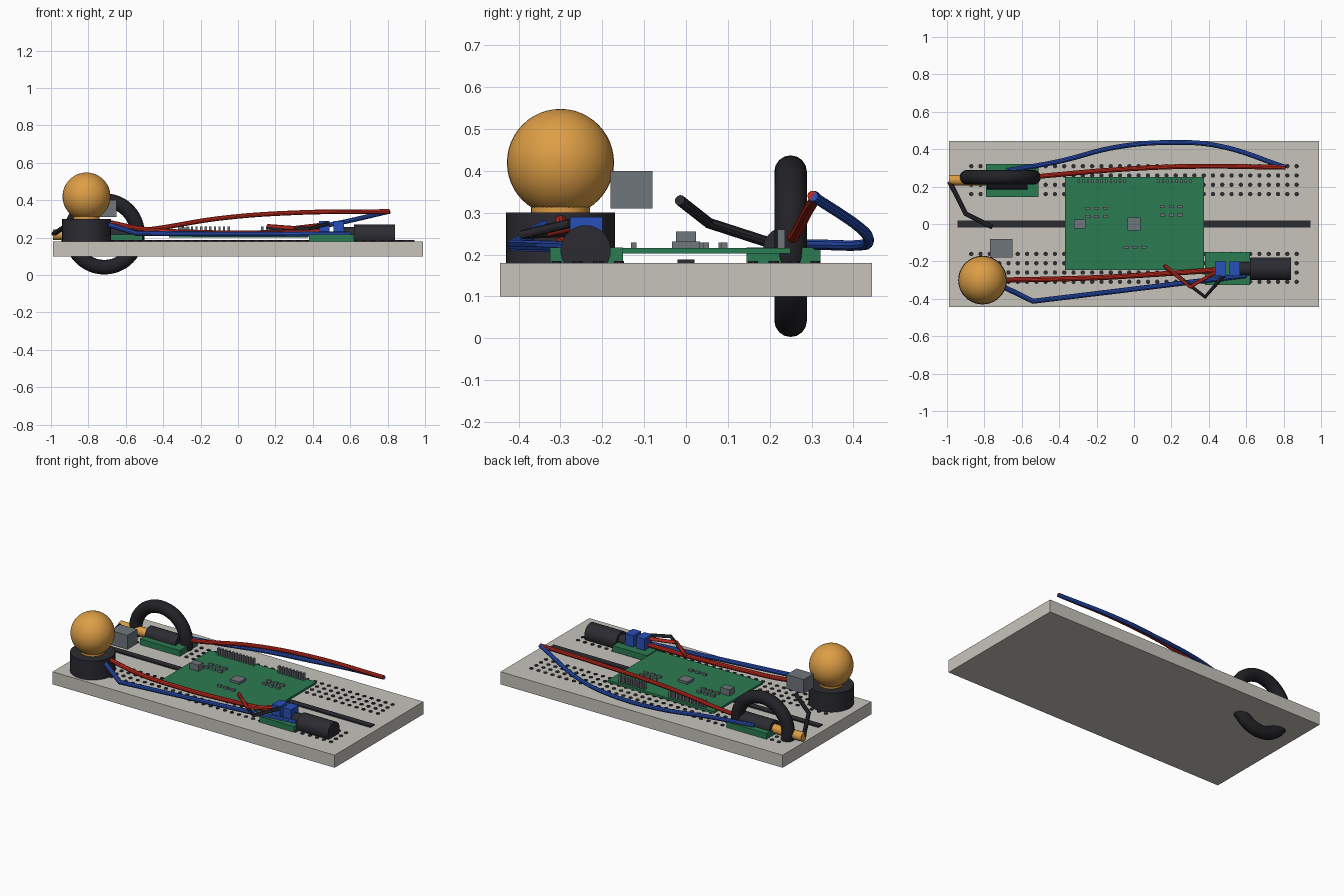
import bpy, bmesh, math
from mathutils import Matrix, Vector

cube = bpy.data.objects.get("Cube")
if cube:
    bpy.data.objects.remove(cube, do_unlink=True)


def material(name, r, g, b):
    m = bpy.data.materials.new(name)
    m.use_nodes = True
    m.diffuse_color = (r, g, b, 1)
    bsdf = next(n for n in m.node_tree.nodes if n.type == "BSDF_PRINCIPLED")
    bsdf.inputs["Base Color"].default_value = (r, g, b, 1)
    return m


CREAM = material("cream plastic", .57, .55, .50)
GREEN = material("circuit green", .024, .20, .085)
DARK = material("charcoal", .024, .024, .031)
RUBBER = material("black rubber", .016, .016, .02)
ORANGE = material("amber", .72, .34, .06)
RED = material("red wire", .56, .025, .014)
BLUE = material("blue wire", .022, .08, .48)
GREY = material("steel grey", .16, .18, .20)


def finish(name, bm, mat, smooth=False):
    me = bpy.data.meshes.new(name)
    bm.to_mesh(me)
    bm.free()
    me.materials.append(mat)
    ob = bpy.data.objects.new(name, me)
    bpy.context.collection.objects.link(ob)
    if smooth:
        shade(ob)
    return ob


def shade(ob):
    bpy.ops.object.select_all(action="DESELECT")
    ob.select_set(True)
    bpy.context.view_layer.objects.active = ob
    bpy.ops.object.shade_smooth_by_angle(angle=math.radians(35))


def add_box(bm, x, y, z):
    """Box from (min, max) ranges."""
    size = [b - a for a, b in (x, y, z)]
    mid = [(a + b) / 2 for a, b in (x, y, z)]
    bmesh.ops.create_cube(bm, size=1, matrix=Matrix.Translation(mid) @ Matrix.Diagonal((*size, 1)))


def box(name, mat, x, y, z):
    bm = bmesh.new()
    add_box(bm, x, y, z)
    return finish(name, bm, mat)


def add_rod(bm, start, end, radius, sides):
    a, b = Vector(start), Vector(end)
    turn = (b - a).to_track_quat("Z", "Y").to_matrix().to_4x4()
    bmesh.ops.create_cone(bm, cap_ends=True, segments=sides, radius1=radius, radius2=radius,
                          depth=(b - a).length, matrix=Matrix.Translation((a + b) / 2) @ turn)


def rod(name, mat, start, end, radius, sides=32):
    bm = bmesh.new()
    add_rod(bm, start, end, radius, sides)
    return finish(name, bm, mat, True)


def wire(name, mat, radius, points, curved=True):
    cu = bpy.data.curves.new(name, "CURVE")
    cu.dimensions = "3D"
    cu.bevel_depth = radius
    cu.bevel_resolution = 3
    cu.use_fill_caps = True
    cu.resolution_u = 8
    sp = cu.splines.new("BEZIER")
    sp.bezier_points.add(len(points) - 1)
    for bp, p in zip(sp.bezier_points, points):
        bp.co = p
        bp.handle_left_type = bp.handle_right_type = "AUTO" if curved else "VECTOR"
    cu.materials.append(mat)
    ob = bpy.data.objects.new(name, cu)
    bpy.context.collection.objects.link(ob)
    bpy.ops.object.select_all(action="DESELECT")
    ob.select_set(True)
    bpy.context.view_layer.objects.active = ob
    bpy.ops.object.convert(target="MESH")
    shade(bpy.context.view_layer.objects.active)


# Breadboard with centre channel and contact holes
TOP = .18
box("breadboard", CREAM, (-.99, .99), (-.445, .445), (.10, TOP))
box("centre_channel", DARK, (-.943, .943), (-.02, .02), (TOP - .01, .188))
bm = bmesh.new()
for i in range(36):
    for row in range(4):
        for side in (-1, 1):
            x, y = -.87 + i * .0497, side * (.16 + row * .0497)
            add_rod(bm, (x, y, TOP - .01), (x, y, TOP + .004), .012, 10)
finish("contact_holes", bm, DARK)

# Main circuit board, chips and small components
box("circuit_board", GREEN, (-.37, .375), (-.245, .25), (.202, .216))
box("main_chip", GREY, (-.034, .034), (-.034, .034), (.216, .231))
box("side_connector", GREY, (-.322, -.26), (-.024, .024), (.216, .255))
bm = bmesh.new()
for cx, rows in ((-.2, (.04, .085)), (.2, (.048, .092)), (.005, (-.125,))):
    for y in rows:
        for k in (-1, 0, 1):
            x = cx + k * .047
            add_box(bm, (x - .014, x + .014), (y - .007, y + .007), (.214, .229))
finish("small_components", bm, GREY)

# Header pins along the rear edge
bm = bmesh.new()
for start, count in ((-.295, 11), (.13, 8)):
    for k in range(count):
        x = start + k * .0245
        add_box(bm, (x - .006, x + .006), (.219, .237), (.205, .26))
finish("header_pins", bm, GREY)

# Driver modules
for name, x, y in (("rear_module", (-.79, -.51), (.145, .322)),
                   ("front_module", (.38, .62), (-.325, -.15))):
    box(name, GREEN, x, y, (TOP - .005, .217))

# Rear motor, shaft and wheel
rod("rear_motor", DARK, (-.785, .235, .215), (-.57, .235, .215), .05)
rod("rear_shaft", ORANGE, (-.99, .235, .215), (-.78, .235, .215), .028)
bm = bmesh.new()
SEG, RING = 48, 16
loops = []
for i in range(SEG):
    a = math.tau * i / SEG
    loop = []
    for j in range(RING):
        b = math.tau * j / RING
        r = .178 + .039 * math.cos(b)
        loop.append(bm.verts.new((-.715 + r * math.cos(a), .25 + .039 * math.sin(b), .22 + r * math.sin(a))))
    loops.append(loop)
for i in range(SEG):
    p, q = loops[i], loops[(i + 1) % SEG]
    for j in range(RING):
        k = (j + 1) % RING
        bm.faces.new((p[j], q[j], q[k], p[k]))
bmesh.ops.recalc_face_normals(bm, faces=bm.faces)
finish("tyre", bm, RUBBER, True)

# Front motor and screw terminals
rod("front_motor", DARK, (.62, -.24, .21), (.84, -.24, .21), .06)
rod("front_motor_neck", DARK, (.56, -.24, .22), (.63, -.24, .22), .036)
for name, x in (("left_terminal", .538), ("right_terminal", .46)):
    box(name, BLUE, (x - .028, x + .028), (-.277, -.2), (.21, .29))

# Ball lamp on its base, with the sensor block beside it
rod("lamp_base", DARK, (-.81, -.3, TOP - .005), (-.81, -.3, .30), .13, 40)
rod("lamp_neck", ORANGE, (-.81, -.3, .29), (-.81, -.3, .325), .07)
bm = bmesh.new()
bmesh.ops.create_uvsphere(bm, u_segments=40, v_segments=24, radius=.128,
                          matrix=Matrix.Translation((-.81, -.3, .42)))
finish("lamp_ball", bm, ORANGE, True)
box("sensor_block", GREY, (-.77, -.65), (-.18, -.08), (.31, .40))

# Wires
wire("rear_red_wire", RED, .013,
     [(-.6, .245, .23), (-.45, .26, .247), (-.1, .29, .303), (.3, .308, .333), (.81, .303, .34)])
wire("rear_blue_wire", BLUE, .013,
     [(-.68, .285, .223), (-.4, .335, .223), (-.1, .41, .222), (.2, .436, .232),
      (.45, .418, .262), (.81, .303, .34)])
wire("front_red_wire", RED, .014,
     [(-.72, -.3, .288), (-.5, -.296, .245), (-.2, -.287, .228), (.1, -.27, .226), (.46, -.245, .235)])
wire("front_blue_wire", BLUE, .014,
     [(-.7, -.335, .272), (-.54, -.413, .222), (.6, -.275, .218)], False)
wire("red_jumper", RED, .011,
     [(.16, -.22, .262), (.3, -.335, .252), (.47, -.24, .272)], False)
wire("dark_jumper", DARK, .011,
     [(.16, -.22, .255), (.38, -.39, .248), (.48, -.275, .275)], False)
wire("shaft_lead", DARK, .013,
     [(-.985, .225, .22), (-.9, .055, .275), (-.76, -.015, .33)], False)
